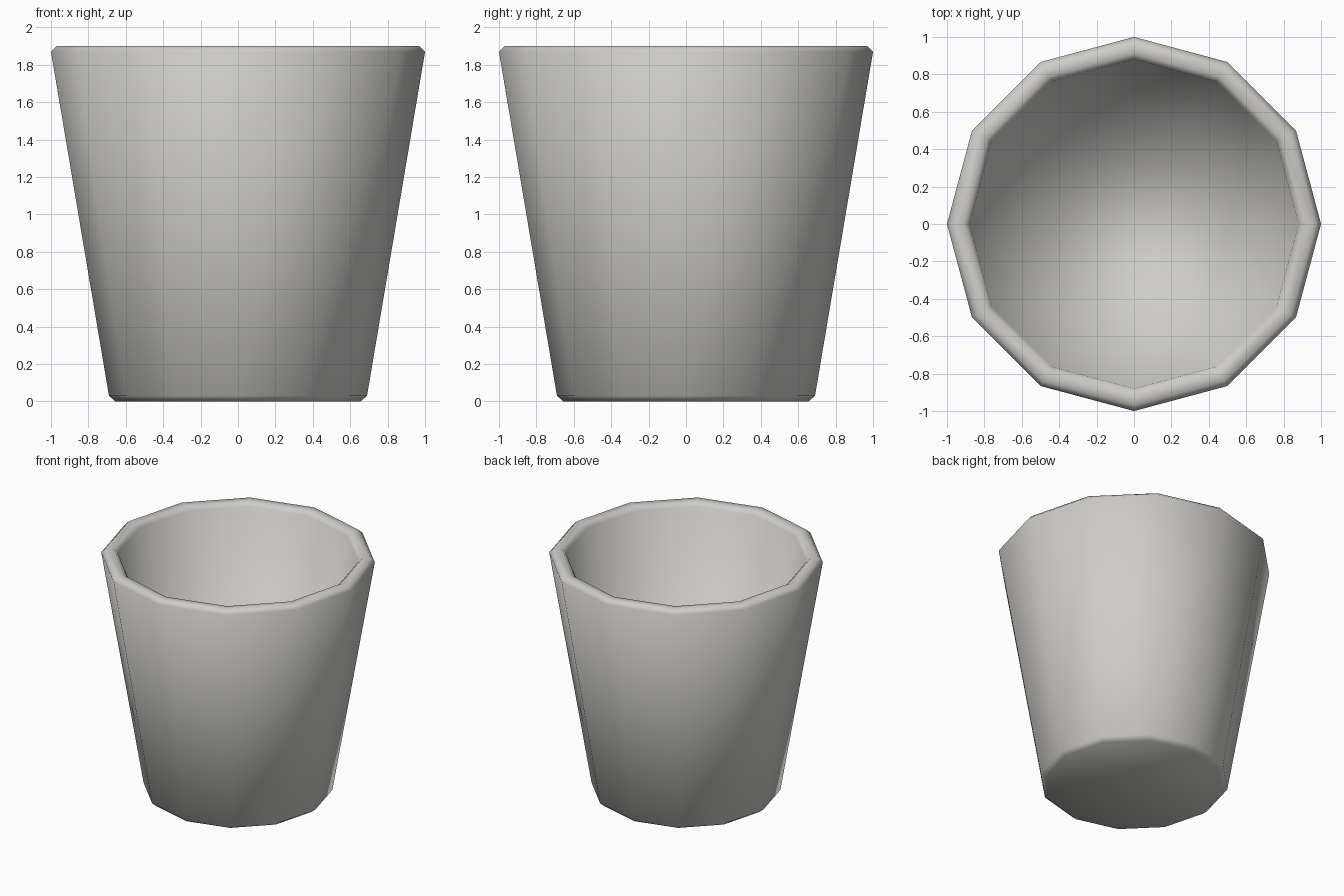
import bpy, bmesh, math

if "Cube" in bpy.data.objects:
    bpy.data.objects.remove(bpy.data.objects["Cube"])

SIDES = 12
# Cup profile (radius, height): base bevel, outer wall, rim, inner wall, floor
profile = [(0.655, 0.0), (0.69, 0.03), (1.0, 1.87), (0.97, 1.9),
           (0.91, 1.9), (0.88, 1.87), (0.60, 0.2)]

bm = bmesh.new()
rings = []
for r, z in profile:
    rings.append([bm.verts.new((r * math.cos(2 * math.pi * i / SIDES),
                                r * math.sin(2 * math.pi * i / SIDES), z))
                  for i in range(SIDES)])
for a, b in zip(rings, rings[1:]):
    for i in range(SIDES):
        j = (i + 1) % SIDES
        bm.faces.new((a[i], a[j], b[j], b[i]))
bm.faces.new(list(reversed(rings[0])))   # underside
bm.faces.new(rings[-1])                  # inside floor
bmesh.ops.recalc_face_normals(bm, faces=bm.faces)
for f in bm.faces:
    f.smooth = True

mesh = bpy.data.meshes.new("cup")
bm.to_mesh(mesh)
bm.free()
cup = bpy.data.objects.new("cup", mesh)
bpy.context.collection.objects.link(cup)

# Single warm light grey
mat = bpy.data.materials.new("warm light grey")
mat.diffuse_color = (0.62, 0.61, 0.58, 1)
mat.use_nodes = True
mat.node_tree.nodes["Principled BSDF"].inputs["Base Color"].default_value = mat.diffuse_color
mesh.materials.append(mat)
